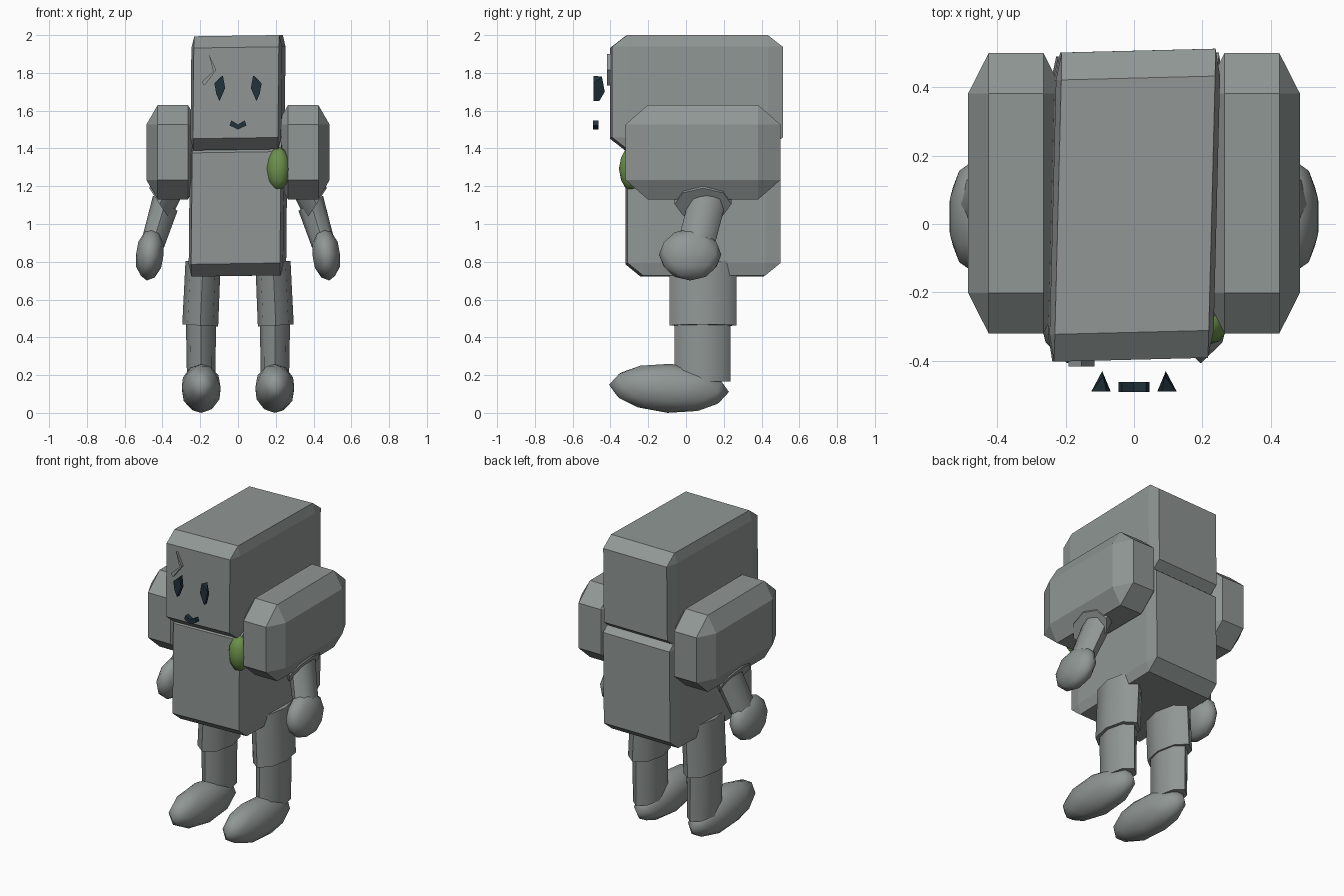
import bpy, bmesh
from math import cos, sin, pi, radians
from mathutils import Vector, Matrix

if "Cube" in bpy.data.objects:
    bpy.data.objects.remove(bpy.data.objects["Cube"])


def material(name, rgb):
    m = bpy.data.materials.new(name)
    m.use_nodes = True
    m.diffuse_color = (*rgb, 1)
    m.node_tree.nodes["Principled BSDF"].inputs["Base Color"].default_value = (*rgb, 1)
    return m


STONE = material("stone grey", (0.28, 0.31, 0.30))
MOSS = material("moss green", (0.15, 0.28, 0.07))
DARK = material("dark slate", (0.015, 0.033, 0.045))


def finish(name, bm, mat, side=1, smooth=False):
    """Turn a bmesh into an object; side -1 mirrors it across x."""
    if side < 0:
        bmesh.ops.scale(bm, vec=(-1, 1, 1), verts=bm.verts)
    bmesh.ops.recalc_face_normals(bm, faces=bm.faces)
    mesh = bpy.data.meshes.new(name)
    bm.to_mesh(mesh)
    bm.free()
    mesh.materials.append(mat)
    obj = bpy.data.objects.new(name, mesh)
    bpy.context.collection.objects.link(obj)
    if smooth:
        bpy.ops.object.select_all(action='DESELECT')
        obj.select_set(True)
        bpy.context.view_layer.objects.active = obj
        bpy.ops.object.shade_smooth_by_angle(angle=radians(55))
    return obj


def hull(name, points, mat, side=1):
    bm = bmesh.new()
    for p in points:
        bm.verts.new(p)
    bmesh.ops.convex_hull(bm, input=bm.verts)
    bmesh.ops.dissolve_limit(bm, angle_limit=0.01, verts=bm.verts, edges=bm.edges)
    return finish(name, bm, mat, side)


def block(name, centre, half, chamfer, side=1, skew=None):
    """Box with every edge chamfered by its own amount per axis."""
    points = []
    for sx in (-1, 1):
        for sy in (-1, 1):
            for sz in (-1, 1):
                for outer in range(3):
                    p = Vector(s * (half[i] - (0 if i == outer else chamfer[i]))
                               for i, s in enumerate((sx, sy, sz)))
                    points.append(Vector(centre) + (skew @ p if skew else p))
    return hull(name, points, STONE, side)


def tube(name, ends, depth, side, sides=8):
    """Oval tube between two rings, each given as centre and half-width vector."""
    bm = bmesh.new()
    rings = []
    for centre, u in ends:
        rings.append([bm.verts.new(Vector(centre) + Vector(u) * cos(a) + Vector((0, depth, 0)) * sin(a))
                      for a in (2 * pi * i / sides for i in range(sides))])
    for i in range(sides):
        j = (i + 1) % sides
        bm.faces.new((rings[0][i], rings[0][j], rings[1][j], rings[1][i]))
    for ring in rings:
        bm.faces.new(ring)
    return finish(name, bm, STONE, side, True)


def lump(name, centre, half, mat, side=1, tilt=0.0, axis='Y'):
    """Faceted egg shape."""
    bm = bmesh.new()
    bmesh.ops.create_icosphere(bm, subdivisions=2, radius=1)
    m = Matrix.Translation(centre) @ Matrix.Rotation(tilt, 4, axis) @ Matrix.Diagonal((*half, 1))
    bmesh.ops.transform(bm, matrix=m, verts=bm.verts)
    return finish(name, bm, mat, side, True)


def plate(name, outline, y_front, y_back, mat, side=1):
    """Thin convex prism from an x-z outline."""
    return hull(name, [(x, y, z) for x, z in outline for y in (y_front, y_back)], mat, side)


# Slightly crooked head and torso
lean = Matrix(((1, 0.025, 0.01), (0.025, 1, 0), (0.015, 0, 1)))
block("head", (0, 0.055, 1.695), (0.24, 0.452, 0.302), (0.015, 0.08, 0.062), skew=lean)
block("torso", (0, 0.09, 1.085), (0.25, 0.405, 0.36), (0.015, 0.08, 0.065), skew=lean)

for side, label in ((1, "left"), (-1, "right")):
    # Arms
    block(label + "_shoulder", (0.345, 0.09, 1.38), (0.14, 0.41, 0.25), (0.06, 0.118, 0.103), side)
    tube(label + "_upper_arm",
         [((0.415, 0.09, 1.105), (0.055, 0, 0.085)), ((0.33, 0.09, 1.28), (0.07, 0, 0.06))], 0.15, side)
    tube(label + "_forearm",
         [((0.45, 0.055, 0.9), (0.058, 0, 0.025)), ((0.385, 0.11, 1.11), (0.065, 0, 0.04))], 0.1, side)
    lump(label + "_hand", (0.467, 0.022, 0.838), (0.076, 0.165, 0.138), STONE, side, -0.12)
    # Legs
    tube(label + "_thigh",
         [((0.2, 0.09, 0.463), (0.095, 0, 0.005)), ((0.185, 0.09, 0.8), (0.093, 0, 0.005))], 0.178, side)
    tube(label + "_shin",
         [((0.195, 0.088, 0.165), (0.075, 0, 0)), ((0.196, 0.088, 0.5), (0.08, 0, 0))], 0.148, side)
    lump(label + "_foot", (0.195, -0.09, 0.13), (0.108, 0.318, 0.13), STONE, side, -0.06, 'X')
    # Eyes, wedge-shaped and standing off the face
    eye = [(0.125, 1.745), (0.08, 1.785), (0.068, 1.72), (0.098, 1.65), (0.115, 1.69)]
    hull(label + "_eye", [(x, -0.49, z) for x, z in eye]
         + [(0.093, -0.43, 1.7), (0.09, -0.445, 1.78), (0.098, -0.46, 1.65)], DARK, side)
    # Mouth half
    plate(label + "_mouth_half", [(0, 1.5), (0, 1.527), (0.035, 1.548), (0.045, 1.522)],
          -0.492, -0.462, DARK, side)

# Bent crack above the right eye
plate("crack_upper", [(-0.155, 1.9), (-0.115, 1.815), (-0.13, 1.805)], -0.417, -0.39, STONE)
plate("crack_lower", [(-0.115, 1.815), (-0.13, 1.81), (-0.192, 1.752), (-0.178, 1.732)],
      -0.417, -0.39, STONE)

# Moss patch on the chest
lump("moss_patch", (0.213, -0.29, 1.292), (0.064, 0.065, 0.117), MOSS)
